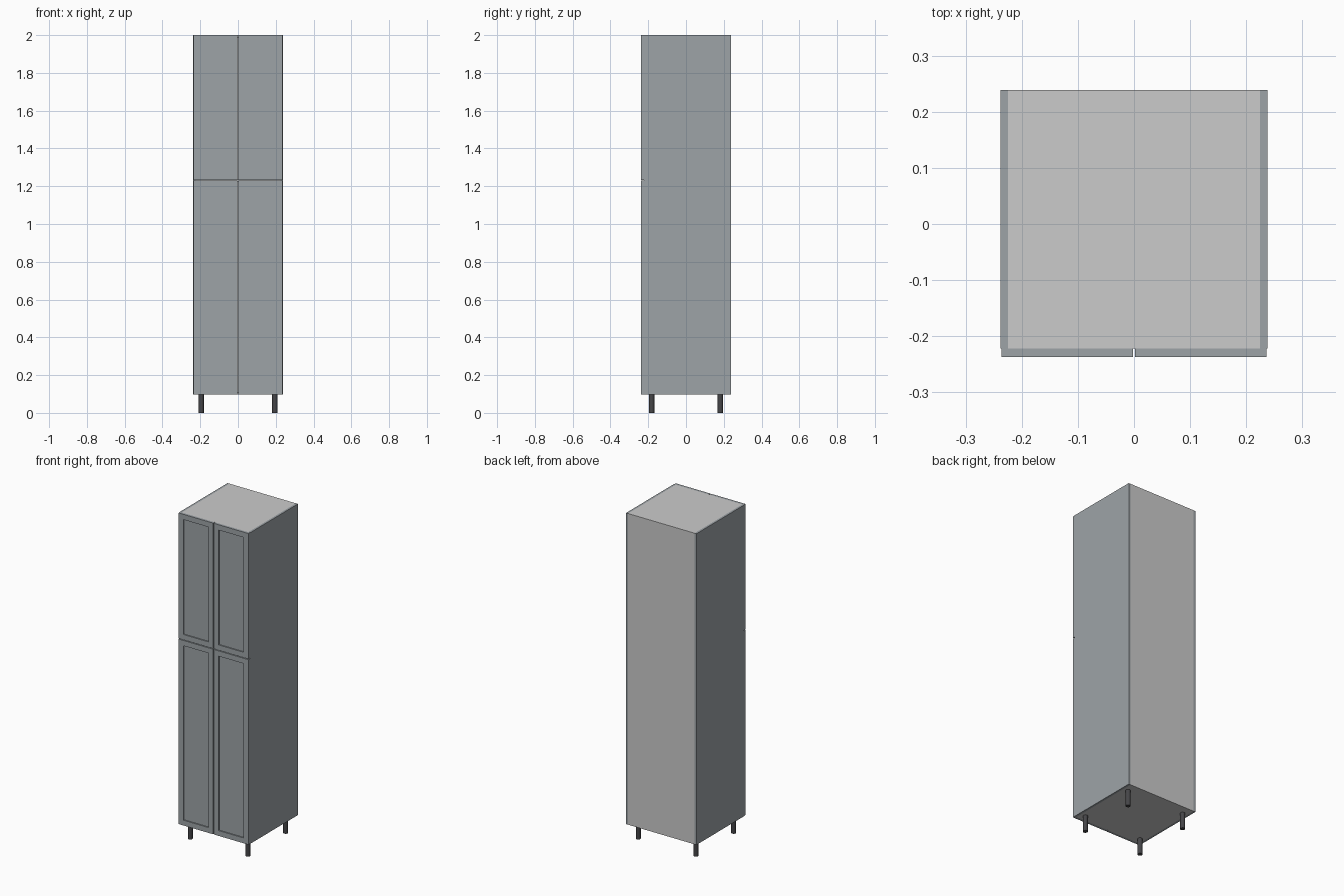
import bpy, bmesh

if "Cube" in bpy.data.objects:
    bpy.data.objects.remove(bpy.data.objects["Cube"])


def material(name, rgb):
    m = bpy.data.materials.new(name)
    m.diffuse_color = (*rgb, 1)
    m.use_nodes = True
    m.node_tree.nodes["Principled BSDF"].inputs["Base Color"].default_value = m.diffuse_color
    return m


slate = material("slate_paint", (0.34, 0.37, 0.39))
black = material("black_plastic", (0.06, 0.06, 0.065))


def box(name, lo, hi, mat=None, inset=0, depth=0):
    """Box between two corners; optional recessed panel on the front (-y) face."""
    bm = bmesh.new()
    bmesh.ops.create_cube(bm, size=1)
    for v in bm.verts:
        v.co = [l + (c + 0.5) * (h - l) for l, h, c in zip(lo, hi, v.co)]
    if inset:
        bm.normal_update()
        front = min(bm.faces, key=lambda f: f.normal.y)
        bmesh.ops.inset_region(bm, faces=[front], thickness=inset)
        panel = bmesh.ops.extrude_discrete_faces(bm, faces=[front])["faces"][0]
        bmesh.ops.translate(bm, verts=panel.verts, vec=(0, depth, 0))
    mesh = bpy.data.meshes.new(name)
    bm.to_mesh(mesh)
    bm.free()
    obj = bpy.data.objects.new(name, mesh)
    bpy.context.collection.objects.link(obj)
    if mat:
        mesh.materials.append(mat)
    return obj


W, T = 0.238, 0.013                     # half width, board thickness
FRONT, CARCASS, BACK = -0.237, -0.222, 0.239
Z0, SPLIT, Z1 = 0.098, 1.231, 2.0
IN = W - T

# carcass boards
for side, x in (("left", -W), ("right", W - T)):
    box(side + "_side_panel", (x, CARCASS, Z0), (x + T, BACK, Z1), slate)
box("top_panel", (-IN, CARCASS, Z1 - T), (IN, BACK, Z1))
box("bottom_panel", (-IN, CARCASS, Z0), (IN, BACK, Z0 + T))
box("back_panel", (-IN, BACK - 0.005, Z0 + T), (IN, BACK, Z1 - T))
box("fixed_shelf", (-IN, CARCASS, SPLIT - T / 2), (IN, BACK - 0.005, SPLIT + T / 2))

# four doors with recessed centre panels
GAP = 0.002
for row, lo, hi in (("lower", Z0, SPLIT - GAP), ("upper", SPLIT + GAP, Z1)):
    for side, x0, x1 in (("left", -W + 0.002, -GAP), ("right", GAP, W - 0.002)):
        box(f"{row}_{side}_door", (x0, FRONT, lo), (x1, CARCASS, hi), slate, 0.046, 0.007)

# round legs
for depth, y in (("front", -0.182), ("back", 0.182)):
    for side, x in (("left", -0.195), ("right", 0.195)):
        bpy.ops.mesh.primitive_cylinder_add(vertices=24, radius=0.014, depth=Z0,
                                            location=(x, y, Z0 / 2))
        leg = bpy.context.object
        leg.name = f"{depth}_{side}_leg"
        leg.data.materials.append(black)
        bpy.ops.object.shade_smooth_by_angle()
